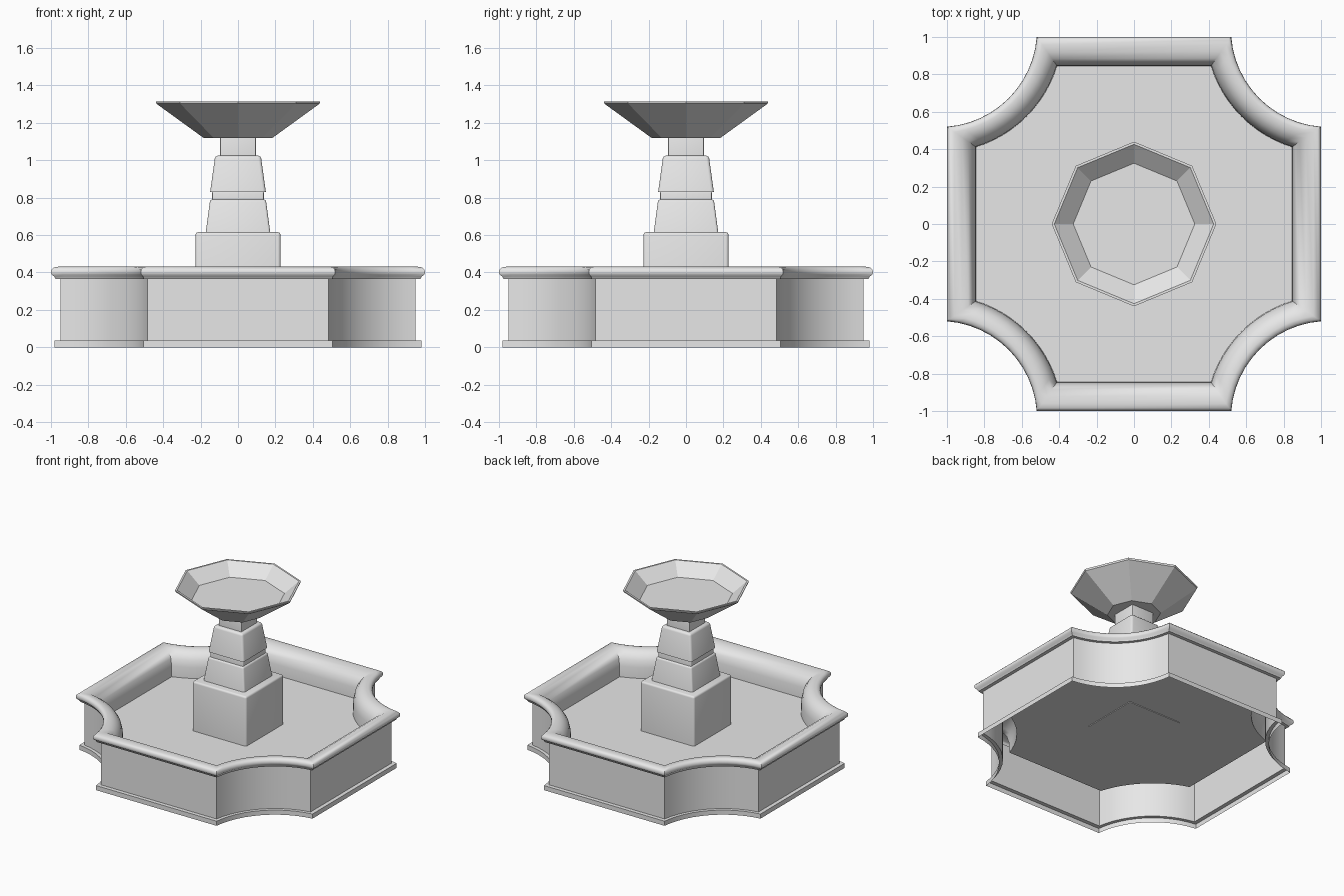
import bpy, bmesh, math

if "Cube" in bpy.data.objects:
    bpy.data.objects.remove(bpy.data.objects["Cube"], do_unlink=True)

stone = bpy.data.materials.new("pale_grey_stone")
stone.use_nodes = True
stone.diffuse_color = (0.8, 0.8, 0.8, 1)
stone.node_tree.nodes["Principled BSDF"].inputs["Base Color"].default_value = (0.8, 0.8, 0.8, 1)


def finish(name, bm, smooth=None, recalc=True):
    """Turn a bmesh into a named object with the stone colour."""
    if recalc:
        bmesh.ops.recalc_face_normals(bm, faces=bm.faces)
    mesh = bpy.data.meshes.new(name)
    bm.to_mesh(mesh)
    bm.free()
    mesh.materials.append(stone)
    ob = bpy.data.objects.new(name, mesh)
    bpy.context.collection.objects.link(ob)
    if smooth:
        bpy.ops.object.select_all(action='DESELECT')
        ob.select_set(True)
        bpy.context.view_layer.objects.active = ob
        bpy.ops.object.shade_smooth_by_angle(angle=math.radians(smooth))
    return ob


def basin_outline(inset, steps=12, centre=1.04):
    """Square plan with scooped corners, counter-clockwise, shrunk by inset."""
    px, py = 0.52 - 0.7 * inset, 1 - inset
    radius = math.hypot(px - centre, py - centre)
    start = math.atan2(px - centre, py - centre)
    a0 = math.atan2(px - centre, -(py - centre))
    a0 = math.atan2(py - centre, px - centre) % math.tau
    a1 = math.atan2(px - centre, py - centre) % math.tau
    points = []
    for quarter in range(4):
        turn = quarter * math.pi / 2
        c, s = math.cos(turn), math.sin(turn)
        for i in range(steps + 1):
            a = a1 + (a0 - a1) * i / steps
            x, y = centre + radius * math.cos(a), centre + radius * math.sin(a)
            points.append((x * c - y * s, x * s + y * c))
    return points


def loft(bm, rings):
    """Join successive closed rings of points with quads."""
    loops = [[bm.verts.new(p) for p in ring] for ring in rings]
    n = len(loops[0])
    for low, high in zip(loops, loops[1:]):
        for i in range(n):
            j = (i + 1) % n
            bm.faces.new((low[i], low[j], high[j], high[i]))
    return loops


# Basin wall: plinth, wall, rolled rim and inner side as one open shell
FLOOR = 0.24
profile = [(0.02, 0), (0.02, 0.035), (0.05, 0.035), (0.05, 0.365), (0.024, 0.365),
           (0.018, 0.378), (0.004, 0.388), (0, 0.4), (0.003, 0.415), (0.016, 0.427),
           (0.04, 0.431), (0.08, 0.425), (0.115, 0.405), (0.14, 0.37),
           (0.152, 0.32), (0.155, FLOOR)]
bm = bmesh.new()
loft(bm, [[(x, y, z) for x, y in basin_outline(d)] for d, z in profile])
finish("basin_wall", bm, 42, recalc=False)

# Basin floor
bm = bmesh.new()
bm.faces.new([bm.verts.new((x, y, FLOOR)) for x, y in basin_outline(0.155)])
finish("basin_floor", bm, recalc=False)


def tier(name, z0, z1, half0, half1, bevel):
    """Tapered square block with softened edges."""
    bm = bmesh.new()
    bmesh.ops.create_cube(bm, size=2)
    for v in bm.verts:
        half, z = (half0, z0) if v.co.z < 0 else (half1, z1)
        v.co = (v.co.x * half, v.co.y * half, z)
    edges = [e for e in bm.edges if max(v.co.z for v in e.verts) > (z0 + z1) / 2]
    bmesh.ops.bevel(bm, geom=edges, offset=bevel, segments=3, profile=0.5, affect='EDGES')
    finish(name, bm, 40)


# Pedestal stack
tier("pedestal_block", FLOOR - 0.005, 0.615, 0.227, 0.227, 0.014)
tier("lower_tier", 0.61, 0.79, 0.173, 0.149, 0.012)
tier("collar", 0.785, 0.835, 0.138, 0.138, 0.008)
tier("upper_tier", 0.83, 1.025, 0.149, 0.122, 0.016)
tier("neck", 1.02, 1.122, 0.095, 0.095, 0.004)

# Eight-sided bowl with a hollow
bowl_profile = [(0.185, 1.12), (0.436, 1.302), (0.44, 1.315), (0.426, 1.315), (0.325, 1.23)]
bm = bmesh.new()
loops = loft(bm, [[(r * math.cos(i * math.pi / 4), r * math.sin(i * math.pi / 4), z)
                   for i in range(8)] for r, z in bowl_profile])
bm.faces.new(list(reversed(loops[0])))
bm.faces.new(loops[-1])
finish("bowl", bm)
